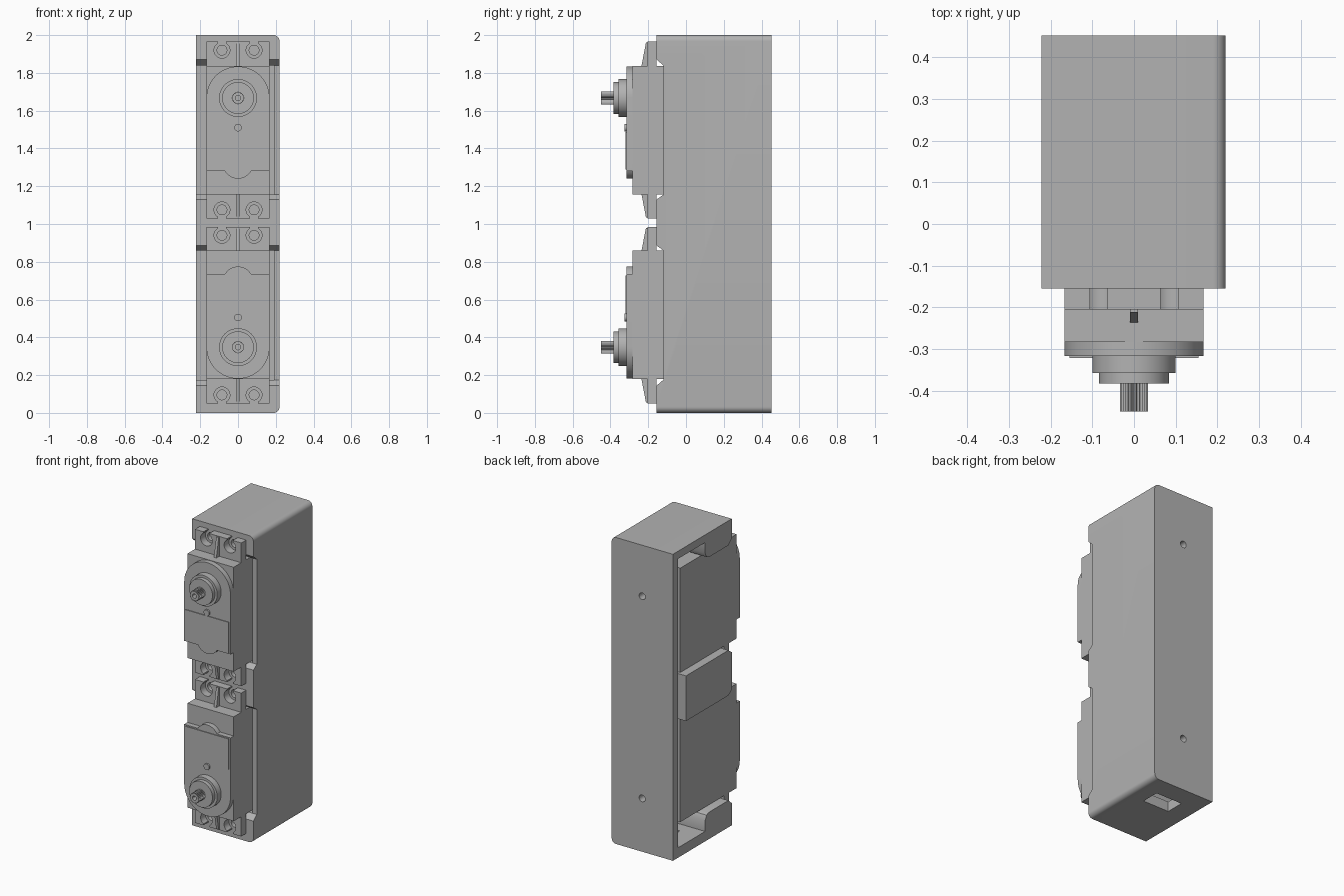
import bpy, bmesh
from math import sin, cos, pi, radians

if "Cube" in bpy.data.objects:
    bpy.data.objects.remove(bpy.data.objects["Cube"])

grey = bpy.data.materials.new("plain grey")
grey.use_nodes = True
colour = (0.45, 0.45, 0.45, 1)
grey.diffuse_color = colour
grey.node_tree.nodes["Principled BSDF"].inputs["Base Color"].default_value = colour

MID = 1.0075      # mirror height between the two servos
CENTRE = 1.4975   # middle of the upper servo
SHAFT = 1.667     # height of the upper output shaft


def prism(name, points, lo, hi, axis="y"):
    """Extrude an (x, z) outline along y, or a (y, z) outline along x."""
    bm = bmesh.new()
    place = (lambda p, d: (p[0], d, p[1])) if axis == "y" else (lambda p, d: (d, p[0], p[1]))
    a = [bm.verts.new(place(p, lo)) for p in points]
    b = [bm.verts.new(place(p, hi)) for p in points]
    bm.faces.new(a)
    bm.faces.new(b)
    n = len(points)
    for i in range(n):
        bm.faces.new((a[i], a[(i + 1) % n], b[(i + 1) % n], b[i]))
    bmesh.ops.recalc_face_normals(bm, faces=bm.faces)
    mesh = bpy.data.meshes.new(name)
    bm.to_mesh(mesh)
    bm.free()
    mesh.materials.append(grey)
    obj = bpy.data.objects.new(name, mesh)
    bpy.context.collection.objects.link(obj)
    return obj


def arc(cx, cz, r, start, end, n=16):
    angles = [radians(start + (end - start) * i / n) for i in range(n + 1)]
    return [(cx + r * cos(t), cz + r * sin(t)) for t in angles]


def circle(cx, cz, r, n=40):
    return arc(cx, cz, r, 0, 360, n)[:-1]


def rect(x0, x1, z0, z1):
    return [(x0, z0), (x1, z0), (x1, z1), (x0, z1)]


def activate(obj):
    bpy.ops.object.select_all(action="DESELECT")
    obj.select_set(True)
    bpy.context.view_layer.objects.active = obj


def cut(obj, cutters):
    activate(obj)
    for c in cutters:
        c.hide_render = True
        mod = obj.modifiers.new("cut", "BOOLEAN")
        mod.operation = "DIFFERENCE"
        mod.solver = "EXACT"
        mod.object = c
        bpy.ops.object.modifier_apply(modifier=mod.name)
        bpy.data.objects.remove(c)


def finish(obj):
    activate(obj)
    bpy.ops.object.shade_smooth_by_angle(angle=radians(35))


def flip(points, about):
    return [(a, 2 * about - z) for a, z in points]


# Case: a box with two rounded edges on its left side
R = 0.032
case = prism("case", [(-0.222, 2), (-0.222, 0)] + arc(0.22 - R, R, R, -90, 0, 8)
             + arc(0.22 - R, 2 - R, R, 0, 90, 8), -0.155, 0.452)

# Cavity open to the front and right, leaving end posts and a middle block
half = [(0.317, 1.155), (-0.25, 1.155), (-0.25, 1.84), (0.08, 1.84), (0.105, 1.85),
        (0.12, 1.88), (0.12, 1.95), (0.4, 1.95)]
cutters = [prism("cavity", half + flip(half, MID)[::-1], -0.4, 0.19, "x")]

# Chamfered notches in the front rim
notch = [(-0.2, 1.11), (-0.155, 1.13), (-0.12, 1.155), (-0.12, 1.84), (-0.155, 1.87), (-0.2, 1.9)]
for pts in (notch, flip(notch, MID)):
    cutters.append(prism("notch", pts, -0.4, 0.4, "x"))

# Screw holes in the front and back, cable slot in the bottom
for hole_z in (1.92, 2 * CENTRE - 1.92):
    for x in (-0.085, 0.085):
        for z in (hole_z, 2 * MID - hole_z):
            cutters.append(prism("pilot_hole", circle(x, z, 0.026, 24), -0.2, 0.04))
for z in (SHAFT, 2 * MID - SHAFT):
    cutters.append(prism("back_hole", circle(0, z, 0.022, 24), 0.35, 0.5))
cutters.append(prism("cable_slot", rect(-0.095, 0.095, -0.1, 0.1), 0.2, 0.32))
cut(case, cutters)
finish(case)


def ear_outline():
    """Mounting ear with two open keyhole slots."""
    top = 1.965
    pts = [(0.167, 1.83), (-0.167, 1.83), (-0.167, top)]
    for x in (-0.085, 0.085):
        pts += [(x - 0.021, top)] + arc(x, 1.92, 0.042, 120, 420, 24) + [(x + 0.021, top)]
    return pts + [(0.167, top)]


def servo(prefix, turn):
    """Build one servo; turn maps upper-servo outlines to their final place."""
    def part(name, pts, lo, hi, axis="y"):
        return prism(prefix + "_" + name, turn(pts), lo, hi, axis)

    body = part("servo_body", rect(-0.167, 0.167, 1.155, 1.836), -0.283, 0.298)
    plate = part("top_plate", arc(0, SHAFT, 0.167, 0, 180, 32) + [(-0.167, 1.28)]
                 + arc(0, 1.32, 0.08, 210, 330, 16) + [(0.167, 1.28)], -0.316, -0.28)
    label = part("label", rect(-0.155, 0.155, 1.288, 1.488), -0.321, -0.314)
    nub = part("nub", circle(0, 1.51, 0.02, 20), -0.326, -0.31)
    parts = [body, plate, label, nub]

    # Output bosses and splined shaft with a screw hole
    parts.append(part("large_boss", circle(0, SHAFT, 0.1, 48), -0.357, -0.31))
    parts.append(part("small_boss", circle(0, SHAFT, 0.084, 48), -0.383, -0.35))
    teeth = 24
    spline = []
    for i in range(teeth * 2):
        r = 0.034 if i % 2 else 0.029
        spline.append((r * cos(pi * i / teeth), SHAFT + r * sin(pi * i / teeth)))
    shaft = part("output_shaft", spline, -0.45, -0.375)
    cut(shaft, [part("shaft_hole", circle(0, SHAFT, 0.014, 20), -0.5, -0.4)])

    # Ears and their ribs at both ends
    rib = [(-0.2, 1.83), (-0.237, 1.83), (-0.212, 1.96), (-0.2, 1.96)]
    for end, place in (("outer", lambda p: p), ("inner", lambda p: flip(p, CENTRE))):
        parts.append(part(end + "_ear", place(ear_outline()), -0.205, -0.155))
        parts.append(part(end + "_rib", place(rib), -0.009, 0.009, "x"))
    for p in parts:
        finish(p)


servo("upper", lambda p: p)
servo("lower", lambda p: flip(p, MID))
